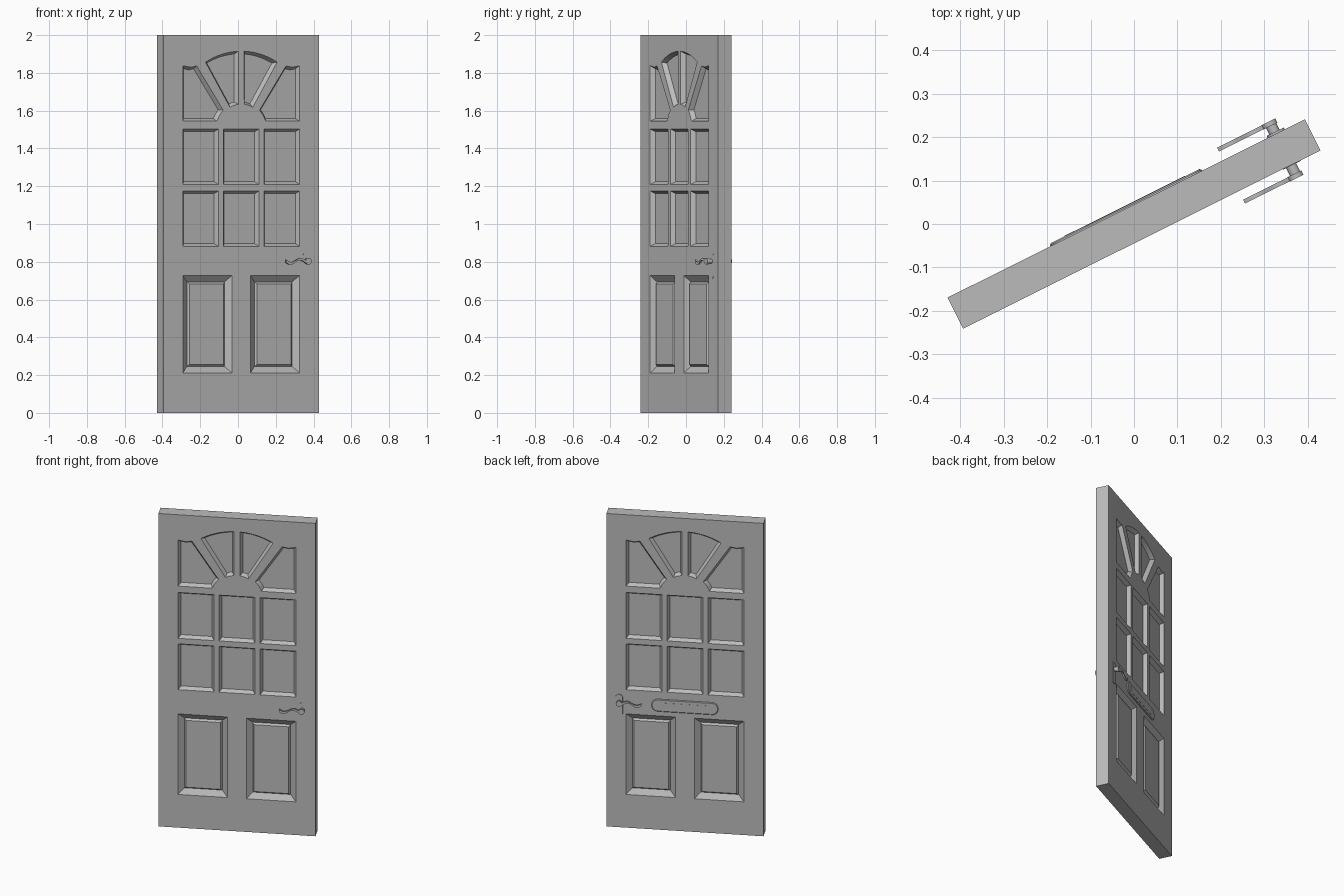
import bpy, bmesh
from math import radians, cos, sin, pi
from mathutils import Matrix, Vector

if "Cube" in bpy.data.objects:
    bpy.data.objects.remove(bpy.data.objects["Cube"])

SWING = Matrix.Rotation(radians(26.5), 4, "Z")   # door stands ajar
W, T, H = 0.92, 0.08, 2.0

grey = bpy.data.materials.new("plain grey")
grey.use_nodes = True
grey.diffuse_color = (0.5, 0.5, 0.5, 1)
grey.node_tree.nodes["Principled BSDF"].inputs["Base Color"].default_value = (0.5, 0.5, 0.5, 1)


def arc(cx, cz, r, a0, a1, n=8):
    angles = [radians(a0 + (a1 - a0) * i / n) for i in range(n + 1)]
    return [(cx + r * cos(a), cz + r * sin(a)) for a in angles]


def rect(x0, x1, z0, z1):
    return [(x0, z0), (x1, z0), (x1, z1), (x0, z1)]


def rounded(x0, x1, z0, z1, r):
    corners = [(x1 - r, z0 + r, -90), (x1 - r, z1 - r, 0), (x0 + r, z1 - r, 90), (x0 + r, z0 + r, 180)]
    return [p for x, z, a in corners for p in arc(x, z, r, a, a + 90, 6)]


def mirrored(poly):
    return [(-x, z) for x, z in reversed(poly)]


def inset(poly, d):
    """Shrink a counter-clockwise outline by d with mitred corners."""
    out = []
    for i, p in enumerate(poly):
        p, a, b = Vector(p), Vector(poly[i - 1]), Vector(poly[(i + 1) % len(poly)])
        e, f = (p - a).normalized(), (b - p).normalized()
        n, m = Vector((-e.y, e.x)), Vector((-f.y, f.x))
        out.append(tuple(p + (n + m) * d / (1 + n.dot(m))))
    return out


def loft(bm, levels):
    """Join outlines of equal length, each at its own depth, into a solid."""
    rings = [[bm.verts.new((x, y, z)) for x, z in poly] for poly, y in levels]
    n = len(rings[0])
    for a, b in zip(rings, rings[1:]):
        for i in range(n):
            j = (i + 1) % n
            bm.faces.new((a[i], a[j], b[j], b[i]))
    bm.faces.new(rings[0])
    bm.faces.new(rings[-1])


def finish(name, bm, smooth=False):
    bmesh.ops.recalc_face_normals(bm, faces=bm.faces)
    mesh = bpy.data.meshes.new(name)
    bm.to_mesh(mesh)
    bm.free()
    mesh.transform(SWING)
    mesh.materials.append(grey)
    ob = bpy.data.objects.new(name, mesh)
    bpy.context.collection.objects.link(ob)
    if smooth:
        bpy.ops.object.select_all(action="DESELECT")
        ob.select_set(True)
        bpy.context.view_layer.objects.active = ob
        bpy.ops.object.shade_smooth_by_angle(angle=radians(35))
    return ob


def solid(name, levels, smooth=False):
    bm = bmesh.new()
    loft(bm, levels)
    return finish(name, bm, smooth)


# Outlines of the recessed panes: two rows of three, and the fan at the top
panes = [rect(x - 0.105, x + 0.105, z, z + 0.293) for x in (-0.24, 0, 0.24) for z in (0.882, 1.21)]
petal = arc(0, 1.4985, 0.4165, 59.4, 87.7) + arc(0, 1.495, 0.14, 83, 61.3, 4)
corner = [(0.345, 1.544), (0.345, 1.838), (0.3, 1.83), (0.264, 1.837)] + arc(0, 1.495, 0.152, 45, 18.8, 4)
for shape in (petal, corner):
    panes += [shape, mirrored(shape)]
lower = rect(0.055, 0.345, 0.212, 0.727)

# Cutter carrying every recess, on both faces
bm = bmesh.new()
for s in (-1, 1):
    top = s * T / 2
    for p in panes:
        loft(bm, [(p, top + s * 0.01), (p, top), (inset(p, 0.014), top - s * 0.024)])
    for p in (lower, mirrored(lower)):
        loft(bm, [(p, top + s * 0.01), (p, top), (inset(p, 0.034), top - s * 0.024),
                  (inset(p, 0.044), top - s * 0.012)])
cutter = finish("recess_cutter", bm)
cutter.hide_render = True

# Door leaf with the recesses cut in
slab = rect(-W / 2, W / 2, 0, H)
door = solid("door_leaf", [(slab, -T / 2), (slab, T / 2)])
mod = door.modifiers.new("recesses", "BOOLEAN")
mod.operation, mod.solver, mod.object = "DIFFERENCE", "EXACT", cutter
bpy.context.view_layer.objects.active = door
bpy.ops.object.modifier_apply(modifier=mod.name)
bpy.data.objects.remove(cutter)

# Lever outline: a waved bar that hooks under into a scroll
path = [(0.25 + 0.13 * t, 0.803 + 0.011 * sin(-2 * pi * t * 1.15), 0.004 + 0.004 * abs(cos(pi * t)))
        for t in [i / 20 for i in range(21)]]
lever = [(x, z - h) for x, z, h in path] + [(x, z + h) for x, z, h in reversed(path)]

for s, side, raised in ((-1, "front", 0.0015), (1, "back", 0.005)):
    face = s * T / 2
    plate = rounded(0.364, 0.408, 0.71, 0.85, 0.02)
    solid(side + "_handle_plate", [(plate, face - s * 0.002), (plate, face + s * raised)])
    neck = arc(0.384, 0.803, 0.013, 0, 345, 23)
    solid(side + "_handle_neck", [(neck, face - s * 0.002), (neck, s * 0.064)], True)
    solid(side + "_handle_lever", [(lever, s * 0.062), (lever, s * 0.072)], True)
    scroll = arc(0.382, 0.803, 0.018, 0, 345, 23)
    solid(side + "_handle_scroll", [(scroll, s * 0.0615), (scroll, s * 0.0725)], True)

# Letter plate with its flap on the back
plate = rounded(-0.195, 0.195, 0.757, 0.835, 0.036)
solid("letter_plate", [(plate, T / 2 - 0.002), (plate, T / 2 + 0.003), (inset(plate, 0.004), T / 2 + 0.006)])
flap = rect(-0.155, 0.155, 0.778, 0.814)
solid("letter_flap", [(flap, T / 2), (flap, T / 2 + 0.007)])
